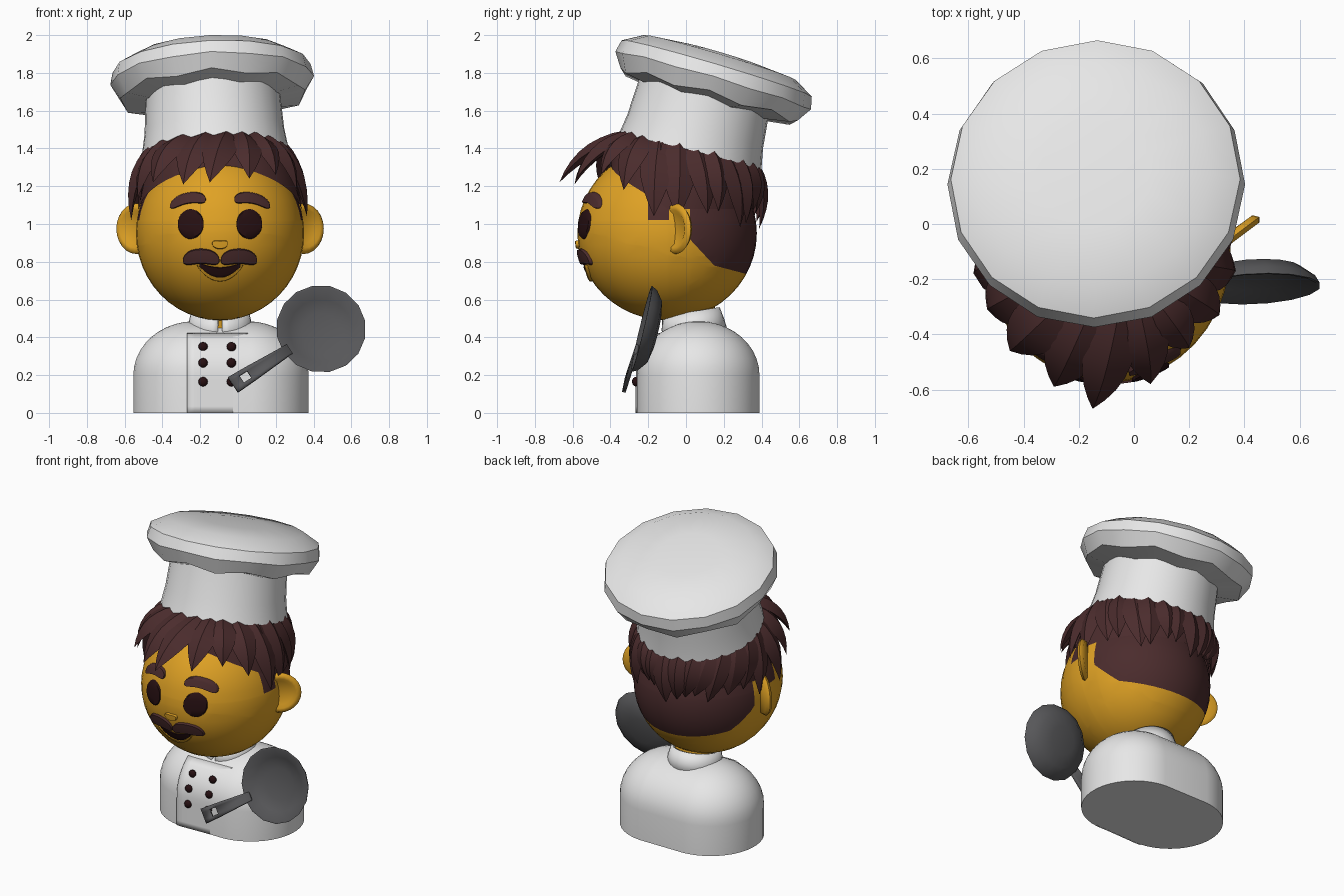
import bpy, bmesh, math, random
from math import sin, cos, pi, sqrt, radians
from mathutils import Vector, Matrix

random.seed(4)
if "Cube" in bpy.data.objects:
    bpy.data.objects.remove(bpy.data.objects["Cube"])


def material(name, rgb):
    m = bpy.data.materials.new(name)
    m.use_nodes = True
    m.diffuse_color = (*rgb, 1)
    m.node_tree.nodes["Principled BSDF"].inputs["Base Color"].default_value = (*rgb, 1)
    return m


SKIN = material("golden skin", (0.74, 0.36, 0.018))
HAIR = material("brown hair", (0.07, 0.025, 0.026))
DARK = material("dark brown", (0.02, 0.005, 0.006))
WHITE = material("white cloth", (0.8, 0.8, 0.8))
IRON = material("grey iron", (0.095, 0.095, 0.1))

HEAD = Vector((-0.095, -0.1, 0.95))
SIZE = Vector((0.445, 0.475, 0.46))
HAT = (Matrix.Translation((-0.12, 0.02, 1.375)) @ Matrix.Rotation(radians(-2.5), 4, 'Y')
       @ Matrix.Rotation(radians(-14), 4, 'X'))
CROWN = (HAT @ Matrix.Translation((0, 0.028, 0.43)) @ Matrix.Rotation(radians(-2.5), 4, 'X')
         @ Matrix.Translation((0, 0, -0.43)))


def finish(name, bm, mats, angle=35, solid=0):
    bmesh.ops.remove_doubles(bm, verts=bm.verts, dist=0.0005)
    bmesh.ops.recalc_face_normals(bm, faces=bm.faces)
    me = bpy.data.meshes.new(name)
    bm.to_mesh(me)
    bm.free()
    for m in mats:
        me.materials.append(m)
    me.shade_smooth()
    me.set_sharp_from_angle(angle=radians(angle))
    ob = bpy.data.objects.new(name, me)
    bpy.context.collection.objects.link(ob)
    if solid:
        mod = ob.modifiers.new("thickness", 'SOLIDIFY')
        mod.thickness = solid
        mod.offset = 0


def loft(bm, rows, closed=True):
    """Join rows of points with quads."""
    vs = [[bm.verts.new(p) for p in row] for row in rows]
    n = len(rows[0])
    for a, b in zip(vs, vs[1:]):
        for i in range(n if closed else n - 1):
            j = (i + 1) % n
            bm.faces.new((a[i], a[j], b[j], b[i]))
    return vs


def lathe(name, profile, n, matrix, mat, angle=35, wave=None):
    bm = bmesh.new()
    rows = []
    for k, (r, z) in enumerate(profile):
        rows.append([matrix @ Vector((r * cos(2 * pi * i / n), r * sin(2 * pi * i / n),
                                      z + (wave[k] * (-1) ** i if wave else 0))) for i in range(n)])
    loft(bm, rows)
    bmesh.ops.dissolve_degenerate(bm, dist=0.0005, edges=bm.edges)
    finish(name, bm, [mat], angle)


# Jacket: stadium rings closing into rounded shoulders
BX, BY, CORE = -0.09, 0.065, 0.14


def radius(z):
    return 0.325 * sqrt(max(0, 1 - (max(0, z - 0.2) / 0.285) ** 2))


def front_y(x, z):
    return BY - sqrt(max(0, radius(z) ** 2 - max(0, abs(x - BX) - CORE) ** 2))


bm = bmesh.new()
rows = []
for z in [0] + [0.2 + 0.285 * sin(pi / 2 * k / 10) for k in range(11)]:
    ring = []
    for k in range(40):
        a = 2 * pi * (k + 0.5) / 40
        ring.append((BX + math.copysign(CORE, cos(a)) + radius(z) * cos(a), BY + radius(z) * sin(a), z))
    rows.append(ring)
vs = loft(bm, rows)
bm.faces.new(vs[0])
bm.faces.new(vs[-1])
finish("jacket", bm, [WHITE], 50)

# Front flap, sinking into the jacket on its far side, and buttons
bm = bmesh.new()
loft(bm, [[(-0.27 + 0.04 * i, front_y(-0.27 + 0.04 * i, z) - 0.004 + 0.0014 * i, z) for i in range(10)]
          for z in [0.035 * k for k in range(13)]], False)
finish("jacket_flap", bm, [WHITE], 50, 0.007)
for x in (-0.185, -0.035):
    for z in (0.35, 0.265, 0.165):
        bm = bmesh.new()
        place = Matrix.Translation((x, front_y(x, z) - 0.007, z)) @ Matrix.Diagonal((1, 0.75, 1, 1))
        bmesh.ops.create_uvsphere(bm, u_segments=12, v_segments=8, radius=0.025, matrix=place)
        finish("button", bm, [DARK], 60)

# Neck and split collar
NECK = Matrix.Translation((-0.095, 0.04, 0.45)) @ Matrix.Rotation(radians(9), 4, 'X')
lathe("neck", [(0, -0.06), (0.13, -0.06), (0.13, 0.15), (0, 0.15)], 24, NECK, SKIN)
bm = bmesh.new()
arc = [-pi / 2 + 0.07 + (2 * pi - 0.14) * i / 28 for i in range(29)]
loft(bm, [[NECK @ Vector((r * cos(a), r * sin(a), z)) for a in arc]
          for r, z in ((0.168, -0.04), (0.16, 0.02), (0.146, 0.085))], False)
finish("collar", bm, [WHITE], 50, 0.016)

# Head, cut along the hairline so the cropped back and sideburns can be coloured
bm = bmesh.new()
bmesh.ops.create_uvsphere(bm, u_segments=40, v_segments=24, radius=1,
                          matrix=Matrix.Translation(HEAD) @ Matrix.Diagonal((*SIZE, 1)))
nape = [((0, 0.02, 0.92), (0, 1, 0)), ((0, 0.02, 0.92), (0, 0.14, 0.13)), ((0, 0.15, 0.78), (0, 0.05, 0.19))]
burn = [((0, -0.2, 1), (0, 1, 0)), ((0, -0.09, 1), (0, -1, 0)), ((0, 0, 1.02), (0, 0, 1))]
for co, no in nape + burn:
    bmesh.ops.bisect_plane(bm, geom=bm.verts[:] + bm.edges[:] + bm.faces[:], plane_co=co, plane_no=no)
for f in bm.faces:
    c = f.calc_center_median()
    if any(all((c - Vector(co)).dot(Vector(no)) > 0 for co, no in g) for g in (nape, burn)):
        f.material_index = 1
finish("head", bm, [SKIN, HAIR], 60)

# Ears: shallow cups with a raised rim
for side, label in ((1, "left_ear"), (-1, "right_ear")):
    frame = Matrix(((0.8, 0, 0.6, 0.442), (0.6, 0, -0.8, -0.055), (0, 1, 0, 0.975), (0, 0, 0, 1)))
    place = Matrix.Translation((HEAD.x, 0, 0)) @ Matrix.Diagonal((side, 1, 1, 1)) @ frame
    lathe(label, [(0, 0), (0.08, 0.003), (0.1, 0.016), (0.122, 0.016), (0.134, 0), (0.118, -0.02), (0, -0.022)],
          24, place, SKIN, 75)


# Face details wrapped onto the front of the head
def face_patch(name, side, d0, d1, mid, half, lift, mat, n=16):
    bm = bmesh.new()
    rows = []
    for i in range(n + 1):
        t = -cos(pi * i / n)
        d = (d0 + d1) / 2 + t * (d1 - d0) / 2
        row = []
        for s in (-1, -0.85, -0.4, 0, 0.4, 0.85, 1):
            z = mid(t) + s * half(t)
            depth = sqrt(1 - (d / SIZE.x) ** 2 - ((z - HEAD.z) / SIZE.z) ** 2)
            up = -0.004 if abs(s) == 1 or i in (0, n) else lift
            row.append((HEAD.x + side * d, HEAD.y - SIZE.y * depth - up, z))
        rows.append(row)
    loft(bm, rows, False)
    finish(name, bm, [mat], 50)


def blunt(size, power):
    return lambda t: size * sqrt(max(0, 1 - abs(t) ** power)) + 0.001


for side, label in ((1, "left_"), (-1, "right_")):
    face_patch(label + "eye", side, 0.087, 0.223, lambda t: 1.0, blunt(0.08, 2), 0.009, DARK)
    face_patch(label + "eyebrow", side, 0.075, 0.265,
               lambda t: 1.14 - 0.045 * ((t + 0.35) / 1.35) ** 2, blunt(0.029, 6), 0.016, HAIR)
    face_patch(label + "moustache", side, 0.003, 0.197,
               lambda t: 0.829 - 0.022 * t * t, blunt(0.04, 4), 0.016, HAIR)
face_patch("mouth", 1, -0.11, 0.11, lambda t: 0.742 + 0.042 * t * t, blunt(0.029, 2), 0.006, DARK)
face_patch("lower_lip", 1, -0.122, 0.122, lambda t: 0.706 + 0.077 * t * t, blunt(0.01, 6), 0.014, SKIN)
face_patch("nose", 1, -0.042, 0.042, lambda t: 0.89 + 0.008 * t * t, blunt(0.022, 3), 0.015, SKIN)

# Chef hat: tapered band and pleated sixteen-sided crown
lathe("hat_band", [(0, 0.03), (0.375, 0.03), (0.39, 0), (0.37, 0.12), (0.355, 0.33)], 32, HAT, WHITE)
lathe("hat_crown", [(0.34, 0.29), (0.49, 0.315), (0.54, 0.4), (0.525, 0.47), (0.42, 0.53), (0.2, 0.55), (0, 0.553)],
      16, CROWN, WHITE, 40, wave=(0.01, 0.014, 0.004, 0, 0, 0, 0))


# Hair: a filled skirt below the hat, covered with tapered locks
def on_head(a, z, grow=1.0):
    s = sqrt(1 - ((z - HEAD.z) / SIZE.z) ** 2) * grow
    return Vector((HEAD.x + SIZE.x * s * cos(a), HEAD.y + SIZE.y * s * sin(a), z))


def root(a, r=0.36):
    return HAT @ Vector((r * cos(a), r * sin(a), 0.01))


def hairline(a):
    return 1.08 + 0.23 * max(0, -sin(a)) ** 0.8


def bezier(p, q, r, t):
    return p * (1 - t) ** 2 + q * 2 * t * (1 - t) + r * t * t


bm = bmesh.new()
rows = [[] for k in range(7)]
for i in range(40):
    a = 2 * pi * i / 40
    p, r = root(a), on_head(a, hairline(a), 1.01)
    q = (p + r) / 2 + Vector((cos(a), sin(a), 0.6)) * 0.03
    for k in range(7):
        rows[k].append(bezier(p, q, r, k / 6))
loft(bm, rows)
finish("hair_base", bm, [HAIR])


def add_lock(bm, p, tip, width, thick, bulge):
    mid = (p + tip) / 2
    q = mid + (mid - HEAD).normalized() * bulge
    rows = []
    for k, w in enumerate((0.75, 0.95, 1, 1, 0.88, 0.66, 0.36, 0)):
        t = k / 7
        c = bezier(p, q, tip, t)
        along = ((q - p) * (1 - t) + (tip - q) * t).normalized()
        across = along.cross(c - HEAD).normalized()
        out = across.cross(along)
        rows.append([c + across * width * w, c + out * thick * w,
                     c - across * width * w, c - out * thick * w])
    vs = loft(bm, rows)
    bm.faces.new(vs[0])


# Side and back locks
bm = bmesh.new()
for i in range(17):
    a = radians(-24 + 228 * i / 16)
    b = a + 0.35 * cos(a) + random.uniform(-0.07, 0.07)
    tip = on_head(b, hairline(b) - random.uniform(0.0, 0.12), 1.03)
    add_lock(bm, root(a), tip, random.uniform(0.065, 0.09), random.uniform(0.025, 0.04), 0.06)
finish("back_locks", bm, [HAIR], 25)

# Fringe swept out from a side parting: root angle, tip, half width
fringe = [(205, (-0.565, -0.19, 1.02), 0.09), (226, (-0.53, -0.31, 1.14), 0.1), (246, (-0.45, -0.46, 1.22), 0.1),
          (264, (-0.29, -0.59, 1.21), 0.1), (281, (-0.15, -0.67, 1.22), 0.09), (293, (0.06, -0.58, 1.24), 0.085),
          (303, (0.2, -0.45, 1.26), 0.08), (316, (0.31, -0.33, 1.18), 0.085), (332, (0.365, -0.17, 1.04), 0.09)]
bm = bmesh.new()
for deg, tip, width in fringe:
    add_lock(bm, root(radians(deg), 0.35), Vector(tip), width, 0.035, 0.09)
finish("fringe_locks", bm, [HAIR], 25)

# Frying pan held in front: local z is the open side, local x runs down the handle
normal = Vector((0.05, -1, 0.24)).normalized()
down = Vector((-0.83, 0, -0.56))
down = (down - normal * down.dot(normal)).normalized()
PAN = Matrix((down, normal.cross(down), normal)).transposed().to_4x4()
PAN.translation = (0.44, -0.235, 0.445)
lathe("pan_bowl", [(0, -0.06), (0.1, -0.055), (0.17, -0.038), (0.225, 0.0), (0.238, 0.0), (0.222, -0.03),
                   (0.17, -0.07), (0.09, -0.085), (0, -0.088)], 16, PAN, IRON, 60)
bm = bmesh.new()
rows = [[PAN @ Vector((u, w, -0.008)) for w in (-h, -0.022, 0.022, h)]
        for u, h in ((0.2, 0.028), (0.455, 0.044), (0.505, 0.046), (0.56, 0.048))]
vs = loft(bm, rows, False)
hole = [f for f in bm.faces if all(v in vs[1][1:3] + vs[2][1:3] for v in f.verts)]
bmesh.ops.delete(bm, geom=hole, context='FACES_ONLY')
finish("pan_handle", bm, [IRON], 30, 0.02)
